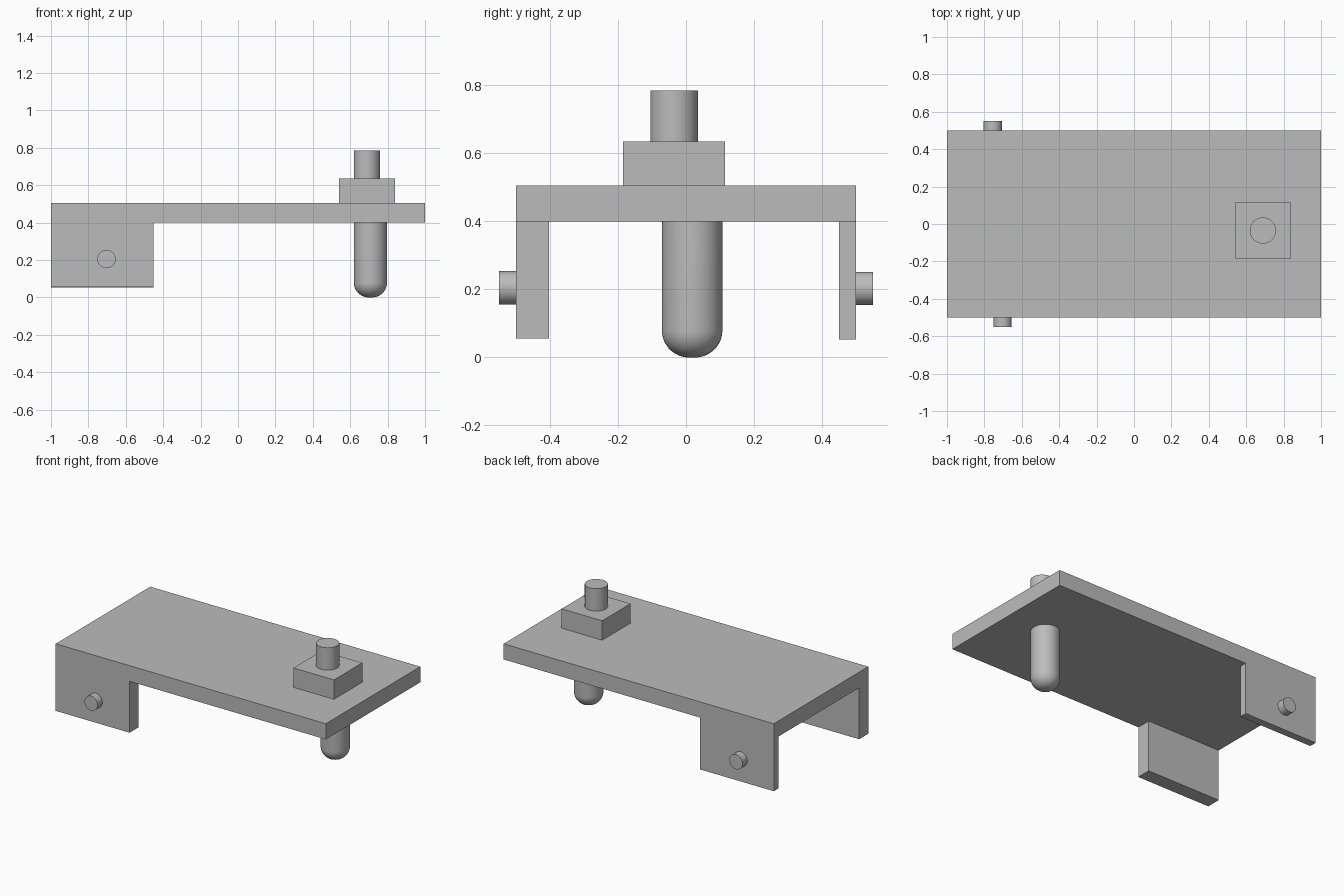
import bpy, bmesh
from math import radians, sin, cos, pi

old = bpy.data.objects.get("Cube")
if old:
    bpy.data.objects.remove(old, do_unlink=True)

GREY = (0.5, 0.5, 0.5, 1)
grey = bpy.data.materials.new("plain grey")
grey.diffuse_color = GREY
grey.use_nodes = True
grey.node_tree.nodes["Principled BSDF"].inputs["Base Color"].default_value = GREY


def finish(name):
    ob = bpy.context.object
    ob.name = ob.data.name = name
    ob.data.materials.append(grey)
    return ob


def box(name, x, y, z):
    """Box from (min, max) ranges."""
    bpy.ops.mesh.primitive_cube_add(size=1)
    ob = finish(name)
    for v in ob.data.vertices:
        v.co = [lo + (hi - lo) * (c + 0.5) for (lo, hi), c in zip((x, y, z), v.co)]
    return ob


def rod(name, centre, radius, length, tilt=0):
    bpy.ops.mesh.primitive_cylinder_add(vertices=64, radius=radius, depth=length,
                                        location=centre, rotation=(tilt, 0, 0))
    ob = finish(name)
    bpy.ops.object.shade_smooth_by_angle(angle=radians(30))
    return ob


# Deck with the square boss and stud on top
box("deck_plate", (-1, 1), (-0.5, 0.5), (0.4, 0.505))
box("square_boss", (0.54, 0.84), (-0.185, 0.115), (0.505, 0.635))
rod("top_stud", (0.689, -0.035, 0.71), 0.07, 0.15)

# Side brackets, the front one thicker
box("front_bracket", (-1, -0.453), (-0.5, -0.403), (0.056, 0.4))
box("back_bracket", (-1, -0.453), (0.45, 0.5), (0.053, 0.4))

# Axle stubs on the outside of the brackets
rod("front_stub", (-0.703, -0.525, 0.205), 0.049, 0.05, pi / 2)
rod("back_stub", (-0.755, 0.525, 0.203), 0.049, 0.05, pi / 2)

# Round-ended leg under the deck, turned from a profile
R, FILLET, TOP = 0.089, 0.08, 0.4
arc = [(R - FILLET + FILLET * sin(a), FILLET - FILLET * cos(a))
       for a in (pi / 2 * i / 12 for i in range(13))]
profile = [(0, 0)] + arc + [(R, TOP), (0, TOP)]
bm = bmesh.new()
verts = [bm.verts.new((r, 0, z)) for r, z in profile]
edges = [bm.edges.new(pair) for pair in zip(verts, verts[1:])]
bmesh.ops.spin(bm, geom=verts + edges, cent=(0, 0, 0), axis=(0, 0, 1),
               angle=2 * pi, steps=64)
bmesh.ops.remove_doubles(bm, verts=bm.verts, dist=1e-5)
bmesh.ops.recalc_face_normals(bm, faces=bm.faces)
mesh = bpy.data.meshes.new("round_leg")
bm.to_mesh(mesh)
bm.free()
leg = bpy.data.objects.new("round_leg", mesh)
leg.location = (0.708, 0.018, 0)
bpy.context.collection.objects.link(leg)
mesh.materials.append(grey)
bpy.ops.object.select_all(action="DESELECT")
leg.select_set(True)
bpy.context.view_layer.objects.active = leg
bpy.ops.object.shade_smooth_by_angle(angle=radians(30))
